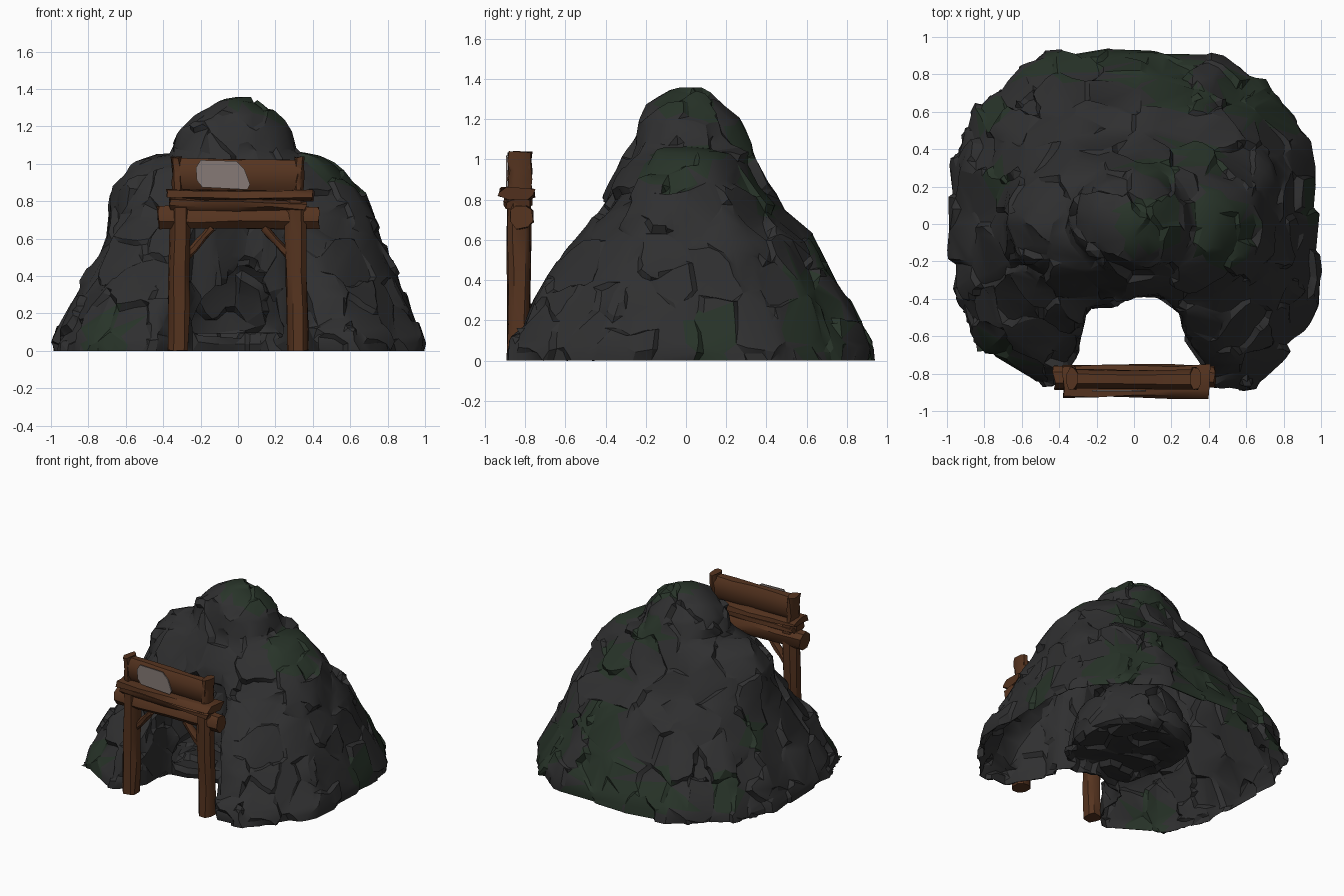
import bpy, bmesh, math, random
from mathutils import Vector, Matrix, noise

random.seed(4)
cube = bpy.data.objects.get("Cube")
if cube:
    bpy.data.objects.remove(cube, do_unlink=True)


def material(name, rgb):
    m = bpy.data.materials.new(name)
    m.use_nodes = True
    m.diffuse_color = (*rgb, 1)
    bsdf = m.node_tree.nodes["Principled BSDF"]
    bsdf.inputs["Base Color"].default_value = (*rgb, 1)
    bsdf.inputs["Roughness"].default_value = 0.9
    return m


ROCK = material("dark rock", (0.029, 0.029, 0.030))
MOSS = material("dark moss", (0.021, 0.034, 0.022))
WOOD = material("brown wood", (0.092, 0.034, 0.014))
PALE = material("pale sign", (0.24, 0.195, 0.18))


def add_object(name, bm, mats):
    bmesh.ops.recalc_face_normals(bm, faces=bm.faces)
    mesh = bpy.data.meshes.new(name)
    bm.to_mesh(mesh)
    bm.free()
    for m in mats:
        mesh.materials.append(m)
    ob = bpy.data.objects.new(name, mesh)
    bpy.context.collection.objects.link(ob)
    return ob


def activate(ob):
    bpy.ops.object.select_all(action='DESELECT')
    bpy.context.view_layer.objects.active = ob
    ob.select_set(True)


def smooth(ob, degrees):
    activate(ob)
    bpy.ops.object.shade_smooth_by_angle(angle=math.radians(degrees))


def loft(bm, rings):
    loops = [[bm.verts.new(p) for p in ring] for ring in rings]
    n = len(loops[0])
    for a, b in zip(loops, loops[1:]):
        for i in range(n):
            j = (i + 1) % n
            bm.faces.new((a[i], a[j], b[j], b[i]))
    bm.faces.new(loops[0])
    bm.faces.new(loops[-1])


# Ground outline of the mountain, as shares of its reach
OUTLINE = [(1, 0), (.98, .35), (.95, .5), (.74, .79), (.49, .99), (.15, 1),
           (-.48, 1), (-.87, .69), (-.99, .35), (-1, 0), (-.99, -.39),
           (-.82, -.78), (-.5, -.96), (0, -1), (.35, -1), (.65, -.99),
           (.83, -.76), (.99, -.5)]
# Height, left/right/front/back reach, roundness
LEVELS = [
    (0, -.995, .995, -.9, .925, 0),
    (.08, -.97, .98, -.88, .915, .05),
    (.3, -.86, .9, -.78, .8, .25),
    (.6, -.71, .79, -.56, .64, .5),
    (.73, -.69, .73, -.44, .49, .7),
    (.87, -.67, .65, -.37, .4, .8),
    (.99, -.55, .53, -.31, .355, .9),
    (1.035, -.42, .45, -.28, .33, .9),
    (1.05, -.335, .305, -.275, .32, .8),
    (1.19, -.335, .285, -.235, .26, .8),
    (1.27, -.24, .19, -.2, .17, 1),
    (1.335, -.09, .08, -.09, .09, 1),
]


def contour(z, x0, x1, y0, y1, roundness):
    pts = []
    for x, y in OUTLINE:
        p = Vector((x, y))
        p = p.lerp(p.normalized(), roundness)
        pts.append((abs(p.x) * (x1 if x > 0 else x0), abs(p.y) * (y1 if y > 0 else y0), z))
    return pts


bm = bmesh.new()
loft(bm, [contour(*level) for level in LEVELS])
base = add_object("mountain_base", bm, [ROCK])

# Front notch and the flat-floored cave behind it
NOTCH = [(-.5, -1.1), (-.44, -.86), (-.3, -.68), (-.26, -.45), (-.13, -.44),
         (0, -.37), (.13, -.37), (.27, -.47), (.28, -.6), (.39, -.76), (.46, -1.1)]
bm = bmesh.new()
loft(bm, [[(x, y, z) for x, y in NOTCH] for z in (-.2, 1.1)])
notch = add_object("notch_cutter", bm, [ROCK])
bm = bmesh.new()
bmesh.ops.create_icosphere(bm, subdivisions=3, radius=1,
                           matrix=Matrix.Translation((0, -.06, .05)) @ Matrix.Diagonal((.4, .46, .52, 1)))
for v in bm.verts:
    v.co.z = max(v.co.z, .075)
cave = add_object("cave_cutter", bm, [ROCK])

for cutter in (notch, cave):
    cutter.hide_render = True
    mod = base.modifiers.new("cut", 'BOOLEAN')
    mod.operation = 'DIFFERENCE'
    mod.solver = 'EXACT'
    mod.object = cutter
mod = base.modifiers.new("even_mesh", 'REMESH')
mod.mode = 'VOXEL'
mod.voxel_size = 0.025
bpy.context.view_layer.update()
shape = bpy.data.meshes.new_from_object(base.evaluated_get(bpy.context.evaluated_depsgraph_get()))
for ob in (base, notch, cave):
    bpy.data.objects.remove(ob, do_unlink=True)

# Open the underside so the mountain is a hollow shell
bm = bmesh.new()
bm.from_mesh(shape)
bm.normal_update()
under = [f for f in bm.faces if f.normal.z < -.7 and f.calc_center_median().z < .02]
bmesh.ops.delete(bm, geom=under, context='FACES')

# Break the surface into tilted slabs of rock
bm.normal_update()
moves = []
for v in bm.verts:
    p = v.co * 4.6
    p.z *= 0.8
    dists, cells = noise.voronoi(p)
    tilt = noise.cell_vector(cells[0] * 37) - Vector((.5, .5, .5))
    shift = (p - cells[0]).dot(tilt) * 0.09
    moves.append(v.co + v.normal * max(-.024, min(.022, shift)))
for v, co in zip(bm.verts, moves):
    v.co = (co.x, co.y, 0 if v.co.z < .03 else max(0, co.z))

# Moss patches: centre and radius
PATCHES = [(.1, .03, 1.31, .18), (.5, -.03, .96, .2), (.95, .13, .12, .13),
           (.68, .68, .22, .25), (.1, .9, .18, .28), (-.3, .85, .1, .22),
           (.25, .7, .5, .2), (.35, .38, .8, .15), (-.8, .6, .22, .13),
           (-.75, .2, .5, .12), (-.7, -.7, .08, .16), (.1, .3, 1.05, .12)]
for f in bm.faces:
    c = f.calc_center_median()
    wobble = 1 + 0.5 * noise.noise(c * 6)
    f.material_index = int(any((c - Vector(s[:3])).length < s[3] * wobble for s in PATCHES))
mountain = add_object("mountain", bm, [ROCK, MOSS])
bpy.data.meshes.remove(shape)

# Reduce to coarse, uneven facets
mod = mountain.modifiers.new("facets", 'DECIMATE')
mod.ratio = 0.12
activate(mountain)
bpy.ops.object.modifier_apply(modifier=mod.name)
smooth(mountain, 24)


# Rough timber between two points, with width across and depth along y
def timber(name, start, end, width, depth, jitter=.009, segments=4):
    start, end = Vector(start), Vector(end)
    along = (end - start).normalized()
    back = Vector((0, 1, 0))
    side = along.cross(back).normalized()
    rings = []
    for k in range(segments + 1):
        mid = start.lerp(end, k / segments)
        ring = []
        for i in range(8):
            a = math.tau * (i + .5) / 8
            u = max(-1, min(1, 1.3 * math.cos(a)))
            w = max(-1, min(1, 1.3 * math.sin(a)))
            p = mid + side * u * width / 2 + back * w * depth / 2
            ring.append(p + Vector([random.uniform(-jitter, jitter) for _ in range(3)]))
        rings.append(ring)
    bm = bmesh.new()
    loft(bm, rings)
    for v in bm.verts:
        v.co.z = max(0, v.co.z)
    smooth(add_object(name, bm, [WOOD]), 40)


# Gate posts, braces and board ends
for side, label in ((-1, "right"), (1, "left")):
    timber(label + "_post", (side * .32, -.83, 0), (side * .305, -.83, .83), .11, .115, jitter=.006)
    timber(label + "_brace", (side * .27, -.83, .51), (side * .14, -.83, .66), .042, .055, jitter=.004)
    timber(label + "_board_end", (side * .325, -.825, .85), (side * .33, -.825, 1.035), .05, .115, jitter=.006)

# Cross beam, ledge and sign board
timber("cross_beam", (-.43, -.82, .72), (.43, -.82, .715), .12, .115, jitter=.01)
timber("upper_beam", (-.36, -.835, .79), (.36, -.835, .775), .06, .13, jitter=.01)
timber("ledge", (-.38, -.84, .84), (.4, -.84, .83), .05, .17, jitter=.011)
timber("sign_board", (-.34, -.83, .945), (.34, -.83, .935), .165, .1, jitter=.005)

# Pale painted panel on the board
PANEL = [(-.19, .875), (.05, .862), (.065, .89), (.035, .97), (-.01, 1.015), (-.2, 1.02), (-.225, .98), (-.22, .91)]
bm = bmesh.new()
loft(bm, [[(x, y, z) for x, z in PANEL] for y in (-.895, -.887)])
add_object("sign_panel", bm, [PALE])
